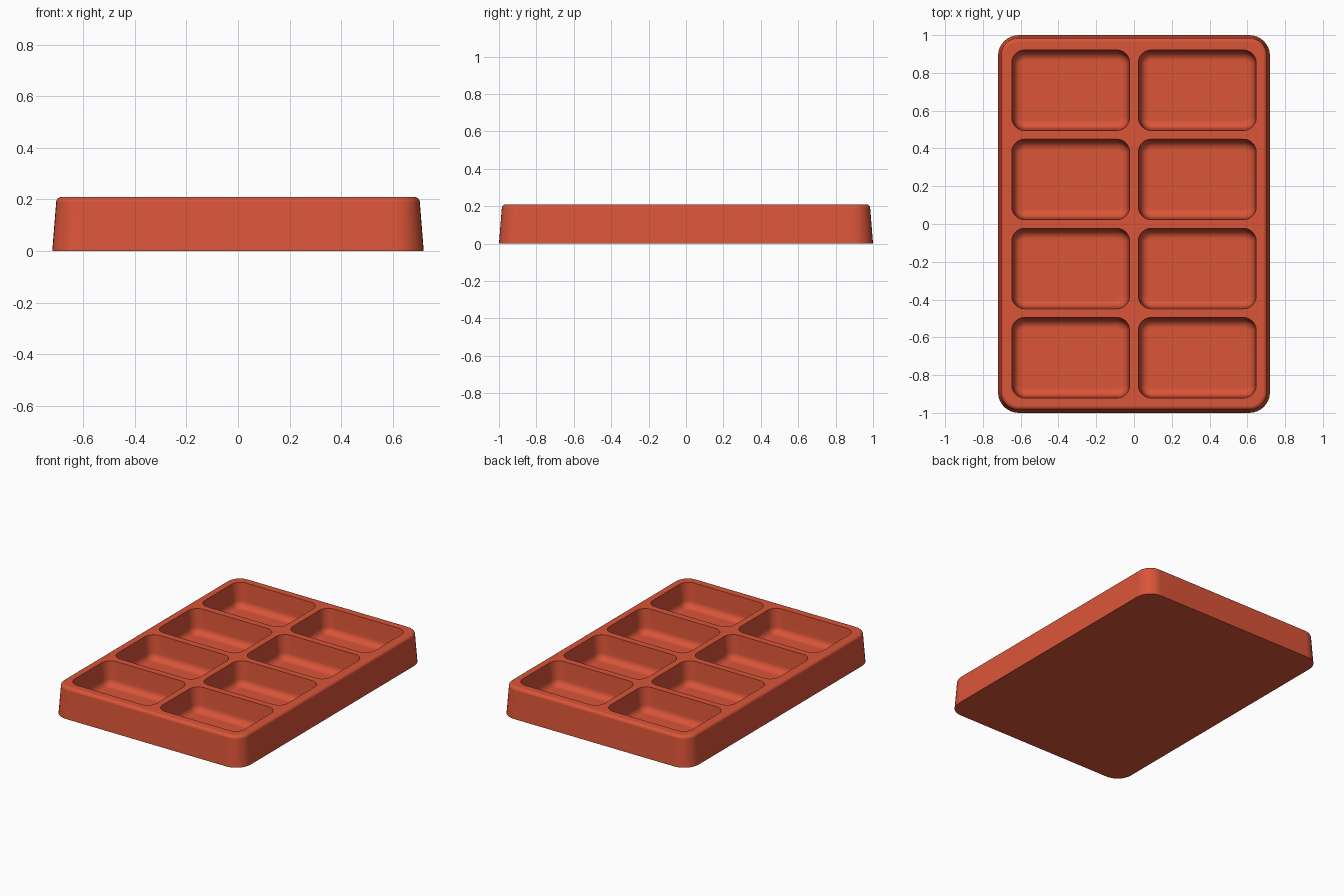
import bpy, bmesh
from math import sin, cos, radians

old = bpy.data.objects.get("Cube")
if old:
    bpy.data.objects.remove(old)

HEIGHT, DEPTH = 0.21, 0.165
DRAFT = 0.08          # sideways slope of the moulded walls
STEPS = 8             # segments per rounded corner

red = bpy.data.materials.new("warm red plastic")
red.use_nodes = True
red.diffuse_color = (0.70, 0.09, 0.04, 1)
red.node_tree.nodes["Principled BSDF"].inputs["Base Color"].default_value = red.diffuse_color

bm = bmesh.new()


def ring(cx, cy, hx, hy, r, z):
    """Rounded rectangle of vertices at height z."""
    verts = []
    for quarter, (sx, sy) in enumerate([(1, 1), (-1, 1), (-1, -1), (1, -1)]):
        for i in range(STEPS + 1):
            a = radians(90 * (quarter + i / STEPS))
            verts.append(bm.verts.new((cx + sx * (hx - r) + r * cos(a),
                                       cy + sy * (hy - r) + r * sin(a), z)))
    return verts


def loft(cx, cy, hx, hy, r, profile):
    """Skin a rounded rectangle through (inset, z) steps; return both end rings."""
    rings = [ring(cx, cy, hx - d, hy - d, max(r - d, 0.01), z) for d, z in profile]
    for a, b in zip(rings, rings[1:]):
        for i in range(len(a)):
            j = (i + 1) % len(a)
            bm.faces.new((a[i], a[j], b[j], b[i]))
    return rings[0], rings[-1]


def rim_edges(loop):
    return [bm.edges.get((loop[i - 1], loop[i])) for i in range(len(loop))]


def fillet(inset, z, r, up):
    """Quarter round from a wall into a flat surface."""
    return [(inset + r * (1 - cos(radians(15 * i))), z + up * r * sin(radians(15 * i)))
            for i in range(7)]


# Outer shell with sloped sides, rounded top edge and closed base
edge_r = 0.022
wall_top = HEIGHT - edge_r
shell = [(0, 0)] + fillet(wall_top * DRAFT, wall_top, edge_r, 1)
base, top = loft(0, 0, 0.72, 1.0, 0.11, shell)
bm.faces.new(base)
top_edges = rim_edges(top)

# Two columns by four rows of pockets with rounded floors
floor_r = 0.045
wall_end = HEIGHT - DEPTH + floor_r
pocket = [(0, HEIGHT)] + fillet((DEPTH - floor_r) * DRAFT, wall_end, floor_r, -1)
for cx in (-0.335, 0.335):
    for row in range(4):
        cy = 0.472 * (row - 1.5)
        rim, floor = loft(cx, cy, 0.312, 0.213, 0.068, pocket)
        bm.faces.new(floor)
        top_edges += rim_edges(rim)

# Flat top web between the pockets
bmesh.ops.triangle_fill(bm, edges=top_edges, use_beauty=True, normal=(0, 0, 1))
bmesh.ops.recalc_face_normals(bm, faces=bm.faces)

mesh = bpy.data.meshes.new("tray")
bm.to_mesh(mesh)
bm.free()
mesh.materials.append(red)
tray = bpy.data.objects.new("tray", mesh)
bpy.context.collection.objects.link(tray)

# Smooth rounds, crisp pocket rims and base edge
bpy.context.view_layer.objects.active = tray
tray.select_set(True)
bpy.ops.object.shade_smooth_by_angle(angle=radians(35))
weighted = tray.modifiers.new("weighted normals", 'WEIGHTED_NORMAL')
weighted.keep_sharp = True
